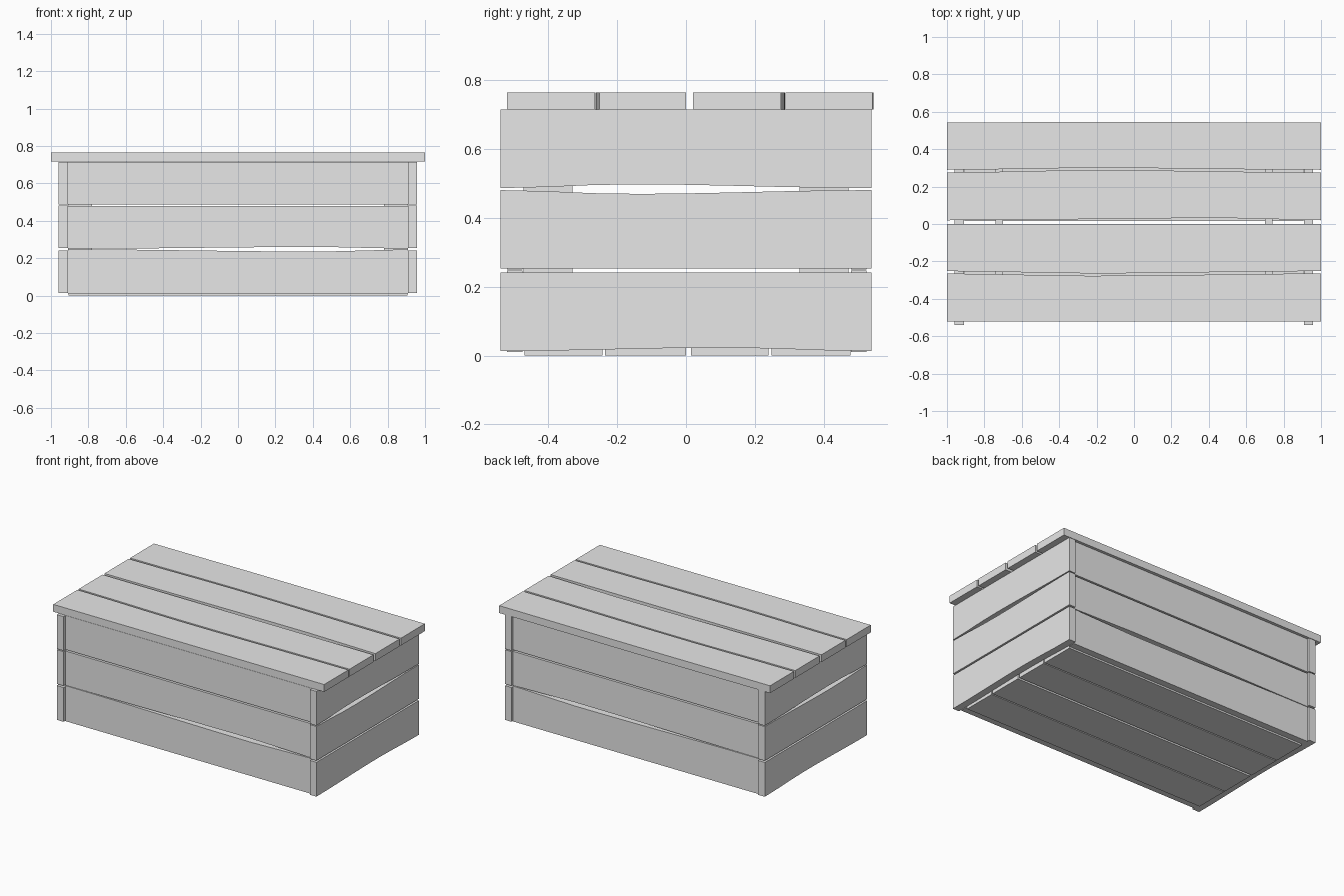
import bpy
import bmesh
from math import sin, pi
from mathutils import Vector

cube = bpy.data.objects.get("Cube")
if cube:
    bpy.data.objects.remove(cube, do_unlink=True)

wood = bpy.data.materials.new("plain_grey_wood")
wood.use_nodes = True
GREY = (0.8, 0.8, 0.8, 1)
wood.diffuse_color = GREY
wood.node_tree.nodes["Principled BSDF"].inputs["Base Color"].default_value = GREY

STATIONS = 8


def bump(t, peak):
    """Smooth swell along a plank, zero at both ends, highest at peak."""
    return sin(pi * (t / peak if t < peak else (1 - t) / (1 - peak)) / 2) ** 2


def plank(name, axes, length, width, thick, low=(0, 0.5), high=(0, 0.5)):
    """Board along axes[0], edges along axes[1] warped by (amount, peak)."""
    index = ["xyz".index(a) for a in axes]
    bm = bmesh.new()
    rings = []
    for i in range(STATIONS + 1):
        t = i / STATIONS
        along = length[0] + (length[1] - length[0]) * t
        lo = width[0] + low[0] * bump(t, low[1])
        hi = width[1] + high[0] * bump(t, high[1])
        ring = []
        for w, d in ((lo, thick[0]), (hi, thick[0]), (hi, thick[1]), (lo, thick[1])):
            co = Vector()
            for axis, value in zip(index, (along, w, d)):
                co[axis] = value
            ring.append(bm.verts.new(co))
        rings.append(ring)
    for a, b in zip(rings, rings[1:]):
        for k in range(4):
            n = (k + 1) % 4
            bm.faces.new((a[k], a[n], b[n], b[k]))
    bm.faces.new(rings[0])
    bm.faces.new(rings[-1])
    bmesh.ops.recalc_face_normals(bm, faces=bm.faces)
    mesh = bpy.data.meshes.new(name)
    bm.to_mesh(mesh)
    bm.free()
    mesh.materials.append(wood)
    obj = bpy.data.objects.new(name, mesh)
    bpy.context.collection.objects.link(obj)
    return obj


# Long front and back walls, three boards each, set in from the end walls
long_boards = [
    ("lower", (0.01, 0.247), (0, 0.5), (-0.012, 0.75)),
    ("middle", (0.25, 0.478), (0.01, 0.75), (0, 0.5)),
    ("upper", (0.488, 0.715), (0, 0.5), (0, 0.5)),
]
for side, depth in (("front", (-0.52, -0.475)), ("back", (0.48, 0.525))):
    for level, height, low, high in long_boards:
        plank(f"{side}_{level}_board", "xzy", (-0.91, 0.91), height, depth, low, high)

# End walls, three boards each, covering the ends of the long boards
end_boards = [
    ("lower", (0.013, 0.242), (0.01, 0.6), (0, 0.5)),
    ("middle", (0.253, 0.481), (0, 0.5), (-0.011, 0.35)),
    ("upper", (0.487, 0.715), (0.011, 0.35), (0, 0.5)),
]
for side, depth in (("right", (-0.96, -0.91)), ("left", (0.91, 0.957))):
    for level, height, low, high in end_boards:
        plank(f"{side}_end_{level}_board", "yzx", (-0.54, 0.54), height, depth, low, high)

# Lid boards, slightly overhanging both ends
lid_boards = [
    ((-0.52, -0.265), (0, 0.5), (-0.012, 0.4)),
    ((-0.252, 0.0), (-0.012, 0.4), (0, 0.5)),
    ((0.02, 0.276), (0.012, 0.75), (0.012, 0.4)),
    ((0.29, 0.542), (0.01, 0.4), (0.004, 0.4)),
]
for n, (width, low, high) in enumerate(lid_boards, 1):
    plank(f"lid_board_{n}", "xyz", (-1, 1), width, (0.716, 0.765), low, high)

# Floor boards between the walls
for n, width in enumerate([(-0.47, -0.243), (-0.235, 0.0), (0.015, 0.24), (0.248, 0.478)], 1):
    plank(f"floor_board_{n}", "xyz", (-0.905, 0.905), width, (0, 0.045))

# Lid battens and inner corner posts
for side, sx in (("right", -1), ("left", 1)):
    plank(f"{side}_lid_batten", "yxz", (-0.46, 0.46),
          sorted((sx * 0.70, sx * 0.74)), (0.67, 0.715))
    for end, sy in (("front", -1), ("back", 1)):
        plank(f"{end}_{side}_corner_post", "zxy", (0.046, 0.714),
              sorted((sx * 0.78, sx * 0.908)), sorted((sy * 0.33, sy * 0.473)))
